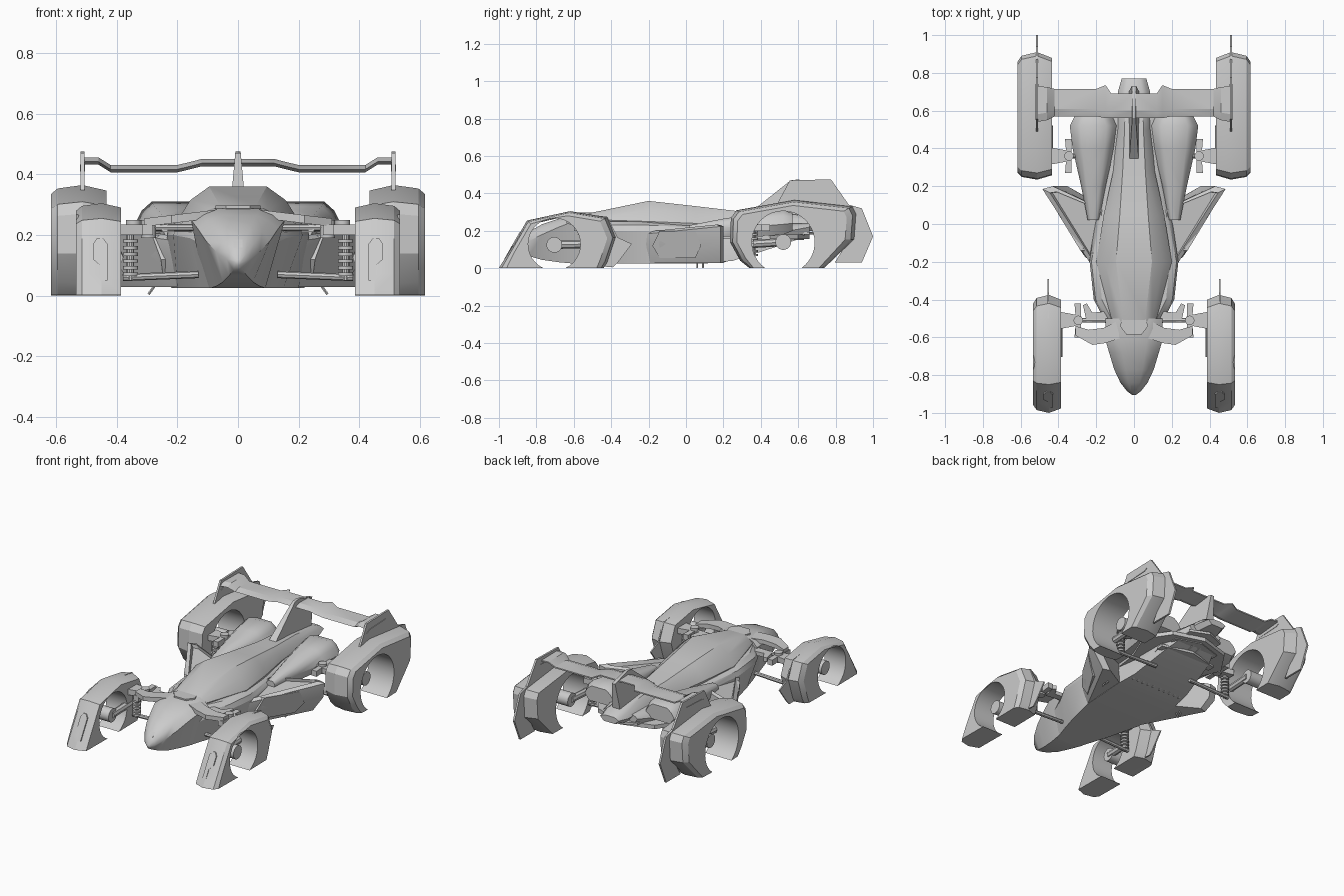
import bpy, bmesh, math
from mathutils import Vector

if "Cube" in bpy.data.objects:
    bpy.data.objects.remove(bpy.data.objects["Cube"])

grey = bpy.data.materials.new("light_grey")
grey.use_nodes = True
shade = (0.6, 0.6, 0.6, 1)
grey.diffuse_color = shade
grey.node_tree.nodes["Principled BSDF"].inputs["Base Color"].default_value = shade


def finish(obj, mirror=False, angle=30):
    obj.data.materials.append(grey)
    if mirror:
        obj.modifiers.new("mirror", 'MIRROR').use_bisect_axis[0] = False
    bpy.ops.object.select_all(action='DESELECT')
    obj.select_set(True)
    bpy.context.view_layer.objects.active = obj
    if obj.type == 'MESH':
        bpy.ops.object.shade_smooth_by_angle(angle=math.radians(angle))
    return obj


def loft(name, rings, mirror=False, angle=30):
    """Skin a list of equal-length closed rings and cap both ends."""
    bm = bmesh.new()
    loops = [[bm.verts.new(p) for p in ring] for ring in rings]
    n = len(loops[0])
    for a, b in zip(loops, loops[1:]):
        for i in range(n):
            j = (i + 1) % n
            bm.faces.new((a[i], a[j], b[j], b[i]))
    bm.faces.new(loops[0])
    bm.faces.new(loops[-1])
    bmesh.ops.recalc_face_normals(bm, faces=bm.faces)
    mesh = bpy.data.meshes.new(name)
    bm.to_mesh(mesh)
    bm.free()
    obj = bpy.data.objects.new(name, mesh)
    bpy.context.collection.objects.link(obj)
    return finish(obj, mirror, angle)


def side_plate(name, outline, x0, x1, mirror=False):
    return loft(name, [[(x, y, z) for y, z in outline] for x in (x0, x1)], mirror)


def flat_plate(name, outline, z0, z1, mirror=True):
    return loft(name, [[(x, y, z) for x, y in outline] for z in (z0, z1)], mirror)


def rod(name, start, end, radius, sides=16):
    """Mirrored cylinder between two points."""
    a, b = Vector(start), Vector(end)
    turn = (b - a).to_track_quat('Z', 'Y')
    circle = [turn @ Vector((radius * math.cos(t), radius * math.sin(t), 0))
              for t in (math.tau * i / sides for i in range(sides))]
    return loft(name, [[p + c for c in circle] for p in (a, b)], True)


def hull(name, stations, offset=0, mirror=False, angle=30):
    """Stations: y, bottom / middle / top half widths, bottom / middle / top heights."""
    rings = []
    for y, bw, w, tw, zb, zm, zt in stations:
        half = [(bw, zb), (w, zm), ((w + tw) * .53, zm + (zt - zm) * .6), (tw, zt)]
        ring = half + [(-x, z) for x, z in reversed(half)]
        rings.append([(offset + x, y, z) for x, z in ring])
    return loft(name, rings, mirror, angle)


# Main hull with drooping pointed nose
hull("nose", [
    (-.905, .003, .01, .004, .10, .11, .12), (-.885, .015, .037, .015, .085, .12, .155),
    (-.84, .03, .072, .03, .065, .145, .195), (-.77, .05, .105, .045, .045, .18, .235),
    (-.68, .07, .132, .06, .032, .22, .265), (-.6, .09, .155, .07, .025, .25, .285),
    (-.5, .11, .15, .08, .025, .24, .29)], angle=50)
hull("lower_body", [
    (-.62, .08, .12, .08, .025, .17, .23), (-.5, .12, .16, .12, .025, .19, .25),
    (-.4, .15, .213, .17, .025, .2, .25), (-.2, .2, .235, .19, .025, .2, .25),
    (.1, .22, .19, .13, .025, .19, .23), (.25, .2, .17, .12, .04, .18, .22),
    (.5, .16, .18, .12, .12, .19, .24), (.66, .1, .12, .08, .19, .22, .24)])
hull("canopy", [
    (-.58, .06, .065, .04, .25, .265, .288), (-.5, .1, .12, .06, .23, .26, .298),
    (-.2, .19, .2, .095, .2, .25, .36), (.05, .15, .16, .075, .2, .24, .332),
    (.28, .1, .11, .06, .19, .23, .305), (.5, .07, .09, .05, .2, .23, .295),
    (.7, .06, .085, .045, .2, .23, .275), (.77, .04, .065, .03, .21, .235, .25)])
flat_plate("cockpit_hatch", [(.04, -.585), (.075, -.54), (.06, -.5), (0, -.49), (0, -.585)], .288, .297)
side_plate("nose_badge", [(-.885, .152), (-.86, .18), (-.855, .185), (-.88, .16)], -.015, .015)

# Swept brow wings joining the nose to the front suspension
brow = [(.06, -.6), (.15, -.63), (.22, -.64), (.31, -.59), (.31, -.54), (.24, -.56), (.16, -.55), (.06, -.5)]
loft("brow_wing", [[(x, y, z - x * .12) for x, y in brow] for z in (.265, .292)], True)
flat_plate("brow_strut", [(.14, -.5), (.25, -.52), (.27, -.43), (.25, -.42), (.22, -.47), (.13, -.46)], .21, .235)

# Side pods: swept wedges with a sunken triangular top
pod = [(.18, -.26), (.237, -.2), (.485, .185), (.43, .2), (.16, .075), (.13, -.1)]
inner = [(.19, -.22), (.235, -.165), (.445, .165), (.41, .17), (.18, .075), (.15, -.1)]


def pod_top(y):
    return .205 + y * .1


loft("side_pod", [
    [(x * .82, y, .028) for x, y in pod], [(x * .97, y, .13) for x, y in pod],
    [(x, y, pod_top(y)) for x, y in pod], [(x, y, pod_top(y) + .012) for x, y in inner],
    [(x * .97, y, pod_top(y) - .01) for x, y in inner]], True)
hexagon = [(-.18, .12), (-.14, .2), (.05, .2), (.08, .12), (.05, .055), (-.14, .055)]
loft("pod_panel", [[(.245 + (y + .2) * .61 - max(0, .13 - z) * .5 + out, y, z) for y, z in hexagon]
                   for out in (-.02, .002)], True)
for i in (0, 1):
    y = .06 + i * .03
    rod("pod_skid", (.27, y, .04), (.295, y, .005), .005, 6)

# Rear shoulder pods and tail
hull("shoulder_pod", [
    (.02, .02, .03, .015, .18, .21, .23), (.2, .05, .065, .035, .17, .22, .265),
    (.4, .08, .11, .06, .17, .225, .295), (.52, .09, .125, .07, .18, .235, .31),
    (.57, .07, .1, .05, .2, .24, .295)], offset=.215, mirror=True, angle=45)
flat_plate("rear_floor", [(0, .1), (.2, .1), (.22, .25), (.3, .45), (.2, .6), (0, .66)], .155, .18)
for i in range(5):
    x = .02 + i * .038
    side_plate("diffuser_fin", [(.2, .03), (.62 - i * .03, .16), (.64 - i * .03, .2), (.3, .2)],
               x, x + .012, True)
for i in range(3):
    y = .5 + i * .08
    flat_plate("tail_slat", [(0, y), (.2 - i * .04, y - .05), (.2 - i * .04, y), (0, y + .05)],
               .12 + i * .03, .135 + i * .03)

# Centre fin, tapering to the top
fin = [(.32, .28), (.56, .47), (.6, .475), (.73, .44), (.7, .26)]
loft("centre_fin", [[(s * (.028 - (z - .26) * .09), y, z) for y, z in fin] for s in (-1, 1)])

# Rear wing with a raised middle and raised ends
stations = [(0, .445, .56, .69), (.12, .445, .56, .69), (.15, .437, .56, .735),
            (.2, .425, .57, .715), (.42, .425, .57, .715), (.46, .45, .55, .725), (.515, .45, .54, .73)]
loft("rear_wing", [[(x, front, z - .008), (x, front + .03, z - .018), (x, back, z - .004),
                    (x, back, z + .004), (x, front + .04, z + .006)]
                   for x, z, front, back in stations], True, 20)


def fender(name, outline, centre, radius, xs, insets):
    """Faceted wheel cover with a round arch, ridge inside its width."""
    cy, cz = centre
    low = math.asin(cz / radius)
    arch = [(cy + radius * math.cos(t), cz + radius * math.sin(t))
            for t in (-low + (math.pi + 2 * low) * i / 28 for i in range(29))]
    rings = []
    for x, f in zip(xs, insets):
        outer = [(cy + (y - cy) * f, cz + (z - cz) * f if z > .01 else z) for y, z in outline]
        rings.append([(x, y, z) for y, z in outer + arch])
    return loft(name, rings, True, 25)


front_shape = [(-.785, .002), (-1, .002), (-.957, .07), (-.85, .255), (-.62, .305), (-.42, .272),
               (-.375, .165), (-.42, .03), (-.44, .002), (-.62, .002)]
rear_shape = [(.415, .002), (.337, .002), (.29, .04), (.235, .14), (.24, .27), (.27, .31),
              (.58, .365), (.89, .33), (.91, .29), (.9, .155), (.74, .002), (.625, .002)]
# Outlines run from the left foot over the top, so the arch must return from the right foot
fender("front_fender", front_shape[1:-1], (-.704, .128), .14, (.386, .45, .515, .534), (.92, 1, .95, .86))
fender("rear_fender", rear_shape[1:-1], (.52, .138), .168, (.434, .513, .595, .617), (.92, 1, .95, .87))

# Thin fins standing on the fenders
side_plate("front_fender_fin", [(-.5, .285), (-.42, .275), (-.365, .165), (-.29, .13), (-.365, .03),
                                (-.39, .005), (-.45, .01), (-.42, .16)], .449, .457, True)
side_plate("wing_endplate", [(.48, .33), (.555, .47), (.775, .475), (.87, .34), (.94, .32), (1, .17),
                             (.94, .03), (.795, .03), (.87, .15), (.85, .32)], .507, .519, True)
side_plate("endplate_slot", [(.55, .41), (.72, .42), (.74, .432), (.58, .425)], .505, .522, True)

# Raised vent plates on the fender fronts
vent = [(.43, .05), (.43, .17), (.445, .19), (.465, .19), (.478, .17), (.478, .12), (.455, .1), (.455, .05)]
loft("fender_vent", [[(x, -1 + z * .57 + d, z) for x, z in vent] for d in (-.0, .012)], True)

# Suspension: bracket, spring, arms and hub for each axle
for label, x, y, wheel_y, wheel_z in (("front", .28, -.51, -.704, .125), ("rear", .33, .36, .52, .14)):
    flat_plate(label + "_bracket", [(x, y - .09), (x + .035, y - .09), (x + .03, y - .03), (x + .11, y - .045),
                                    (x + .11, y + .045), (x + .03, y + .03), (x + .035, y + .09),
                                    (x, y + .09)], .2, .235)
    rod(label + "_pivot", (x + .015, y, .19), (x + .015, y, .25), .025)
    rod(label + "_upper_arm", (.13, y, .225), (x + .03, y, .225), .012, 8)
    rod(label + "_lower_arm", (.13, y, .07), (x + .1, y, .06), .012, 8)
    rod(label + "_damper", (x + .075, y, .05), (x + .075, y, .21), .012, 10)
    for i in range(6):
        z = .065 + i * .022
        rod(label + "_spring_coil", (x + .075, y, z), (x + .075, y, z + .011), .025, 12)
    hub_x = x + .12
    rod(label + "_trailing_arm", (hub_x, y, .13), (hub_x, wheel_y, wheel_z), .022, 8)
    rod(label + "_hub", (hub_x - .01, wheel_y, wheel_z), (hub_x + .09, wheel_y, wheel_z), .042, 24)
